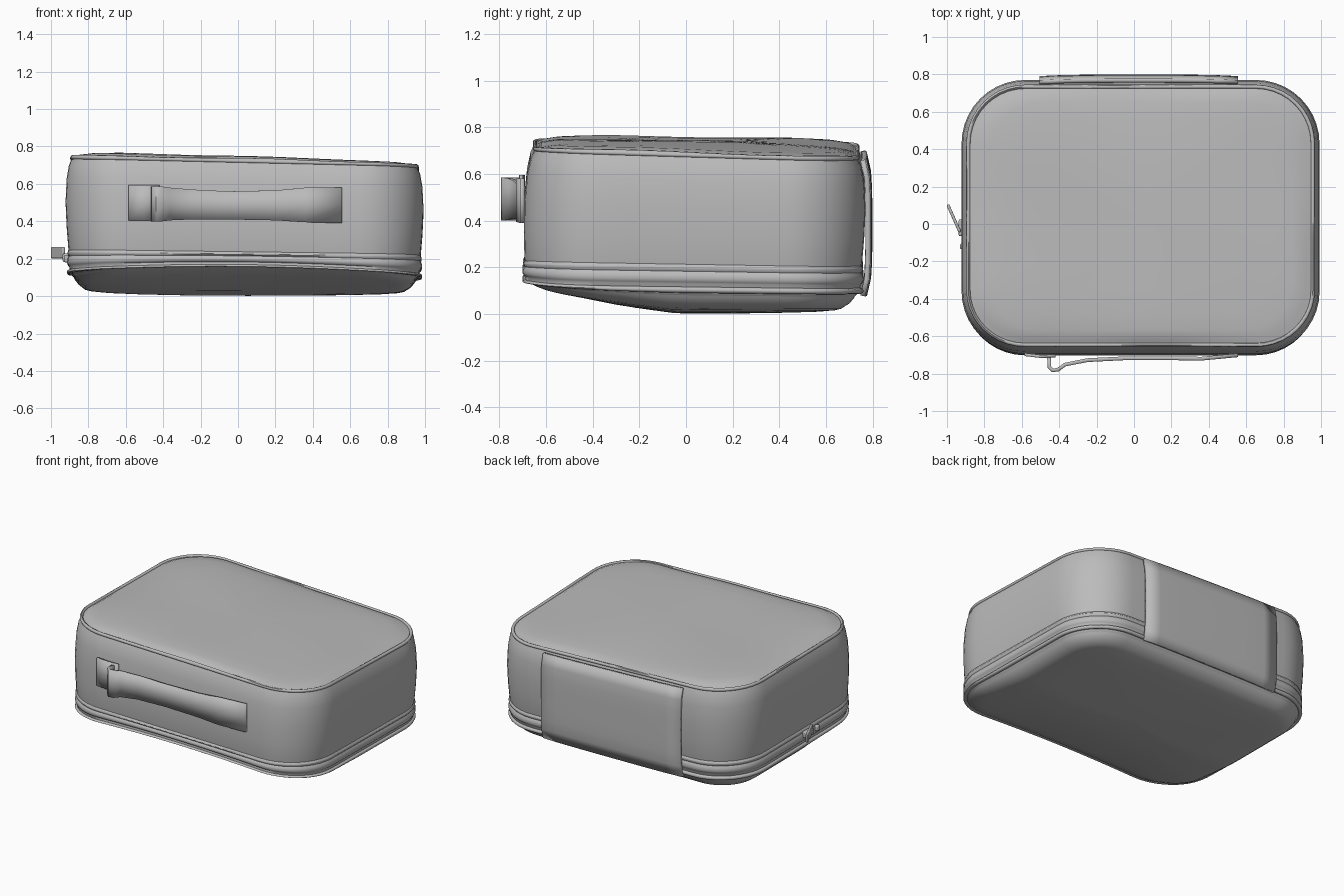
import bpy, bmesh, math
from mathutils import Vector

cube = bpy.data.objects.get("Cube")
if cube:
    bpy.data.objects.remove(cube)

GREY = (0.5, 0.5, 0.5, 1)
fabric = bpy.data.materials.new("grey fabric")
fabric.use_nodes = True
fabric.diffuse_color = GREY
fabric.node_tree.nodes["Principled BSDF"].inputs["Base Color"].default_value = GREY

X0, X1, Y0, Y1, RADIUS = -0.922, 0.992, -0.71, 0.77, 0.34
CENTRE = Vector(((X0 + X1) / 2, (Y0 + Y1) / 2))


def warp(x, y, z):
    """Lean the top and front, arch the front zip, sag the base, crease the top."""
    lean = -(0.03 * x + 0.02 * y + 0.01 * x * y) * math.sqrt(max(z, 0) / 0.72)
    lift = max(0, -(y + 0.05)) * 0.14 * max(0, 1 - z / 0.12)
    near_front = min(1, max(0, (-y - 0.3) / 0.35))
    arch = 0.035 * near_front * math.cos(1.5 * x) * min(1, max(0, (0.22 - z) / 0.08))
    crease = 0.005 * math.sin(5 * x + 3 * y) * math.cos(4 * y - 2 * x) if z > 0.72 else 0
    if y < 0:
        y *= 1 - 0.08 * max(0, z - 0.2)
    return Vector((x, y, z + lean + lift + arch + crease))


def outline(inset, scale=1.0):
    """Rounded rectangle with extra points on its straight sides."""
    r = RADIUS - inset
    corners = [(X1, Y1, 0), (X0, Y1, 1), (X0, Y0, 2), (X1, Y0, 3)]
    arcs = []
    for cx, cy, quarter in corners:
        mx = cx + math.copysign(RADIUS, CENTRE.x - cx)
        my = cy + math.copysign(RADIUS, CENTRE.y - cy)
        angles = [(quarter + i / 10) * math.pi / 2 for i in range(11)]
        arcs.append([Vector((mx + r * math.cos(a), my + r * math.sin(a))) for a in angles])
    points = []
    for arc, following in zip(arcs, arcs[1:] + arcs[:1]):
        points += arc
        points += [arc[-1].lerp(following[0], i / 8) for i in range(1, 8)]
    return [CENTRE + (p - CENTRE) * scale for p in points]


def finish(bm, name, angle=40):
    bmesh.ops.recalc_face_normals(bm, faces=bm.faces)
    mesh = bpy.data.meshes.new(name)
    bm.to_mesh(mesh)
    bm.free()
    obj = bpy.data.objects.new(name, mesh)
    bpy.context.collection.objects.link(obj)
    mesh.materials.append(fabric)
    bpy.ops.object.select_all(action="DESELECT")
    obj.select_set(True)
    bpy.context.view_layer.objects.active = obj
    bpy.ops.object.shade_smooth_by_angle(angle=math.radians(angle))
    return obj


def loft(name, profile, cap=(), closed=False, angle=40):
    """Skin rings of (inset, height), then cap rings of (scale, height)."""
    bm = bmesh.new()
    rings = [(outline(i), z) for i, z in profile]
    rings += [(outline(profile[-1][0], s), z) for s, z in cap]
    rows = [[bm.verts.new(warp(p.x, p.y, z)) for p in pts] for pts, z in rings]
    pairs = list(zip(rows, rows[1:])) + ([(rows[-1], rows[0])] if closed else [])
    for low, high in pairs:
        for i in range(len(low)):
            j = (i + 1) % len(low)
            bm.faces.new((low[i], low[j], high[j], high[i]))
    if cap:
        bm.faces.new(rows[-1])
    return finish(bm, name, angle)


def piping(name, inset, height, radius):
    ring = [k * math.tau / 8 for k in range(8)]
    return loft(name, [(inset + radius * math.cos(a), height + radius * math.sin(a))
                       for a in ring], closed=True, angle=60)


def block(name, centre, size, turn=0.0, bevel=0.008):
    bm = bmesh.new()
    bmesh.ops.create_cube(bm, size=1)
    bmesh.ops.scale(bm, vec=size, verts=bm.verts)
    obj = finish(bm, name)
    obj.location = centre
    obj.rotation_euler.z = turn
    mod = obj.modifiers.new("soft edges", "BEVEL")
    mod.width, mod.segments = bevel, 2
    return obj


def strip(name, path, thickness):
    """Upright webbing along (x, y, bottom, top) stations."""
    bm = bmesh.new()
    rows = [[bm.verts.new((x, y, lo + (hi - lo) * t)) for t in (0, 0.5, 1)]
            for x, y, lo, hi in path]
    for a, b in zip(rows, rows[1:]):
        for k in range(2):
            bm.faces.new((a[k], b[k], b[k + 1], a[k + 1]))
    obj = finish(bm, name, 50)
    mod = obj.modifiers.new("webbing", "SOLIDIFY")
    mod.thickness, mod.offset = thickness, 0
    return obj


# Soft body with its slightly domed top panel
loft("bag_body",
     [(0.025, 0.19), (0.015, 0.24), (0.006, 0.35), (0, 0.48), (0.006, 0.6),
      (0.018, 0.67), (0.036, 0.71)],
     [(0.985, 0.712), (0.96, 0.722), (0.88, 0.732), (0.75, 0.738), (0.55, 0.742),
      (0.3, 0.744), (0.03, 0.744)])
piping("top_piping", 0.036, 0.71, 0.011)

# Zip tape, its ridges and the lower seam
loft("zip_tape",
     [(0.03, 0.235), (0.014, 0.228), (0.01, 0.21), (0.018, 0.198), (0.01, 0.185),
      (0.008, 0.165), (0.014, 0.15), (0.022, 0.143), (0.02, 0.12), (0.045, 0.09)], angle=60)
piping("zip_ridge", 0.018, 0.215, 0.008)
piping("lid_piping", 0.022, 0.115, 0.014)

# Sagging base lid
loft("base_lid", [(0.035, 0.11), (0.05, 0.08), (0.07, 0.055), (0.105, 0.03)],
     [(0.96, 0.022), (0.85, 0.014), (0.65, 0.008), (0.4, 0.004), (0.03, 0.002)])

# Sewn hinge panel across the back
hinge = bmesh.new()
bmesh.ops.create_grid(hinge, x_segments=10, y_segments=8, size=0.5)
for v in hinge.verts:
    x, t = v.co.x * 1.06, v.co.y + 0.5
    z = 0.09 + 0.605 * t
    y = 0.788 - 0.022 * abs(2 * t - 1) ** 5 - 0.008 * (x / 0.53) ** 4
    v.co = warp(x + 0.025, y, z)
back = finish(hinge, "back_hinge_panel")
back_fabric = back.modifiers.new("fabric", "SOLIDIFY")
back_fabric.thickness, back_fabric.offset = 0.022, 0

# Front carry strap with a folded loop at one end
strip("handle_strap",
      [(-0.455, -0.705, 0.40, 0.585), (-0.452, -0.765, 0.40, 0.585),
       (-0.435, -0.783, 0.40, 0.585), (-0.405, -0.778, 0.40, 0.585),
       (-0.37, -0.752, 0.405, 0.58), (-0.25, -0.728, 0.41, 0.57),
       (-0.05, -0.718, 0.41, 0.56), (0.2, -0.718, 0.405, 0.565),
       (0.36, -0.72, 0.395, 0.58), (0.555, -0.702, 0.39, 0.58)], 0.02)
strip("handle_patch", [(-0.585, -0.698, 0.405, 0.595), (-0.5, -0.708, 0.405, 0.595),
                       (-0.42, -0.706, 0.405, 0.595)], 0.016)

# Zip slider, pull tab and end stop
block("zip_slider", (-0.92, -0.02, 0.205), (0.035, 0.09, 0.045))
block("zip_pull", (-0.963, 0.03, 0.232), (0.016, 0.16, 0.06), math.radians(24), 0.005)
block("zip_stop", (-0.918, -0.12, 0.2), (0.025, 0.03, 0.04))
